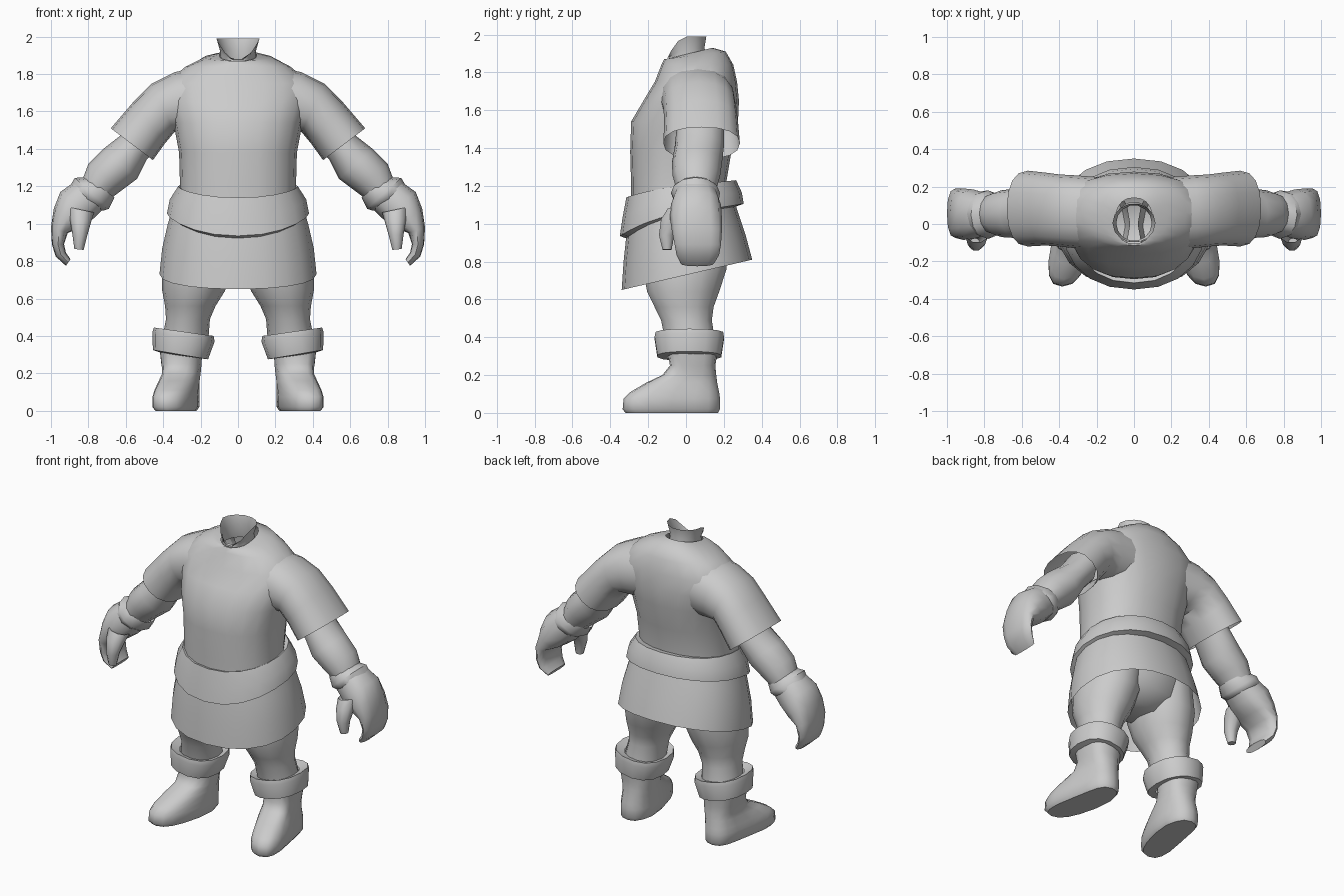
import bpy, bmesh, math

grey = bpy.data.materials.new("plain grey")
grey.diffuse_color = (0.6, 0.6, 0.6, 1)


def loft(name, sections, n=16, power=2.0, caps=(False, False), mirror=False, warp=None, angle=50):
    """Section: x0, z0, x1, z1 (ends across), y0, y1 (front, back), [rear lift], [front dip]."""
    bm = bmesh.new()
    rings = []
    for s in sections:
        x0, z0, x1, z1, y0, y1 = s[:6]
        lift = s[6] if len(s) > 6 else 0
        dip = s[7] if len(s) > 7 else 0
        ring = []
        for i in range(n):
            t = 2 * math.pi * i / n
            c, d = math.cos(t), math.sin(t)
            a = math.copysign(abs(c) ** (2 / power), c)
            b = math.copysign(abs(d) ** (2 / power), d)
            x = (x0 + x1) / 2 + a * (x1 - x0) / 2
            y = (y0 + y1) / 2 + b * (y1 - y0) / 2
            z = (z0 + z1) / 2 + a * (z1 - z0) / 2 + lift * b - dip * max(0, -d) ** 2
            ring.append(bm.verts.new(warp(x, y, z) if warp else (x, y, z)))
        rings.append(ring)
    for r, q in zip(rings, rings[1:]):
        for i in range(n):
            j = (i + 1) % n
            bm.faces.new((r[i], r[j], q[j], q[i]))
    if caps[0]:
        bm.faces.new(rings[0])
    if caps[1]:
        bm.faces.new(rings[-1])
    bmesh.ops.recalc_face_normals(bm, faces=bm.faces)
    mesh = bpy.data.meshes.new(name)
    bm.to_mesh(mesh)
    bm.free()
    mesh.materials.append(grey)
    ob = bpy.data.objects.new(name, mesh)
    bpy.context.collection.objects.link(ob)
    bpy.ops.object.select_all(action='DESELECT')
    ob.select_set(True)
    bpy.context.view_layer.objects.active = ob
    bpy.ops.object.shade_smooth_by_angle(angle=math.radians(angle))
    if mirror:
        ob.modifiers.new("mirror", 'MIRROR').use_mirror_merge = False
    return ob


def level(z, x0, x1, *rest):
    """Section whose two ends are at the same height."""
    return (x0, z, x1, z, *rest)


def wide(z, r, *rest):
    """Level section centred on the body."""
    return level(z, -r, r, *rest)


# Shirt body, from under the belt up to the collar
loft("shirt", [
    wide(1.08, .31, -.29, .21), wide(1.2, .31, -.29, .21), wide(1.38, .315, -.295, .24),
    wide(1.54, .345, -.29, .275), wide(1.65, .38, -.225, .28), wide(1.75, .39, -.165, .27),
    wide(1.84, .28, -.13, .25), wide(1.89, .18, -.115, .21, .02), wide(1.90, .10, -.105, .14, .03)],
    n=20, power=2.3)

# Short flared sleeves
loft("sleeve", [
    (.20, 1.84, .16, 1.48, -.14, .25), (.34, 1.81, .28, 1.48, -.13, .26),
    (.46, 1.75, .34, 1.49, -.12, .265), (.56, 1.65, .39, 1.43, -.115, .275),
    (.68, 1.51, .455, 1.34, -.12, .285)], power=2.3, mirror=True)

# Open neck with a low front
loft("neck", [
    wide(1.84, .10, -.10, .12), wide(1.92, .095, -.09, .10, .01, .03),
    wide(1.99, .115, -.10, .11, 0, .12)], n=14)

# Arms
loft("arm", [
    (.55, 1.58, .42, 1.42, -.05, .2), (.63, 1.47, .49, 1.34, -.06, .2),
    (.72, 1.40, .54, 1.24, -.075, .19), (.80, 1.32, .62, 1.18, -.07, .18),
    (.83, 1.24, .70, 1.12, -.05, .16)], n=12, mirror=True)

# Glove cuffs
loft("glove_cuff", [
    (.80, 1.25, .66, 1.14, -.05, .15), (.872, 1.245, .69, 1.08, -.08, .18),
    (.90, 1.20, .72, 1.07, -.065, .175), (.88, 1.18, .74, 1.07, -.05, .16)],
    n=12, mirror=True)

# Mitten hands with curled fingers
loft("hand", [
    (.88, 1.22, .71, 1.09, -.06, .165), (.95, 1.17, .77, 1.03, -.08, .185),
    (.985, 1.08, .84, .98, -.085, .19), (1.0, .98, .91, .95, -.075, .19),
    (.995, .89, .93, .89, -.06, .185), (.975, .825, .92, .845, -.05, .175),
    (.92, .775, .895, .81, -.03, .15)], n=12, power=2.4, caps=(False, True), mirror=True)
loft("thumb", [
    (.91, 1.09, .77, 1.06, -.10, .03), (.90, 1.03, .785, 1.01, -.135, -.01),
    (.885, .94, .805, .94, -.145, -.06), (.875, .865, .825, .86, -.125, -.075)],
    n=10, caps=(False, True), mirror=True)

# Belt, dipping to a point at the front
loft("belt", [
    wide(1.19, .30, -.28, .22, .03, .03), wide(1.20, .32, -.315, .265, .03, .03),
    wide(1.13, .365, -.335, .295, .035, .06), wide(1.055, .38, -.35, .305, .05, .07),
    wide(1.04, .35, -.31, .26, .05, .07)], n=20, power=2.2, angle=40)

# Skirt, longer at the front
loft("skirt", [
    wide(1.10, .345, -.30, .25, .04), wide(1.0, .375, -.315, .275, .06),
    wide(.87, .405, -.33, .315, .07), wide(.73, .42, -.34, .35, .08)], n=20, power=2.2)

# Hips and trouser legs
loft("hips", [
    wide(1.05, .31, -.25, .22), wide(.9, .35, -.25, .24), wide(.79, .31, -.21, .21),
    wide(.71, .13, -.11, .12)], caps=(False, True))
loft("trouser_leg", [
    level(.92, .02, .37, -.23, .23), level(.76, .03, .405, -.235, .22),
    level(.64, .07, .405, -.21, .18), level(.56, .12, .39, -.17, .15),
    level(.49, .15, .385, -.135, .14), level(.36, .16, .41, -.11, .16)], n=14, mirror=True)

# Boot cuffs
loft("boot_cuff", [
    (.17, .39, .40, .42, -.12, .15), (.13, .40, .45, .445, -.165, .20),
    (.125, .37, .458, .42, -.17, .205), (.16, .275, .455, .325, -.155, .19),
    (.20, .28, .41, .31, -.10, .15)], n=14, power=2.3, mirror=True, angle=40)


def splay(x, y, z):
    """Turn the toes slightly outward."""
    return (x + .22 * max(0, -y), y, z)


# Boots
loft("boot", [
    level(.34, .19, .42, -.10, .17), level(.25, .195, .41, -.085, .155),
    level(.20, .20, .40, -.125, .16), level(.16, .20, .405, -.21, .165),
    level(.11, .20, .415, -.295, .175), level(.075, .20, .42, -.33, .18),
    level(.02, .20, .42, -.335, .18), level(0, .215, .405, -.32, .17)],
    n=16, power=2.6, caps=(False, True), mirror=True, warp=splay)
